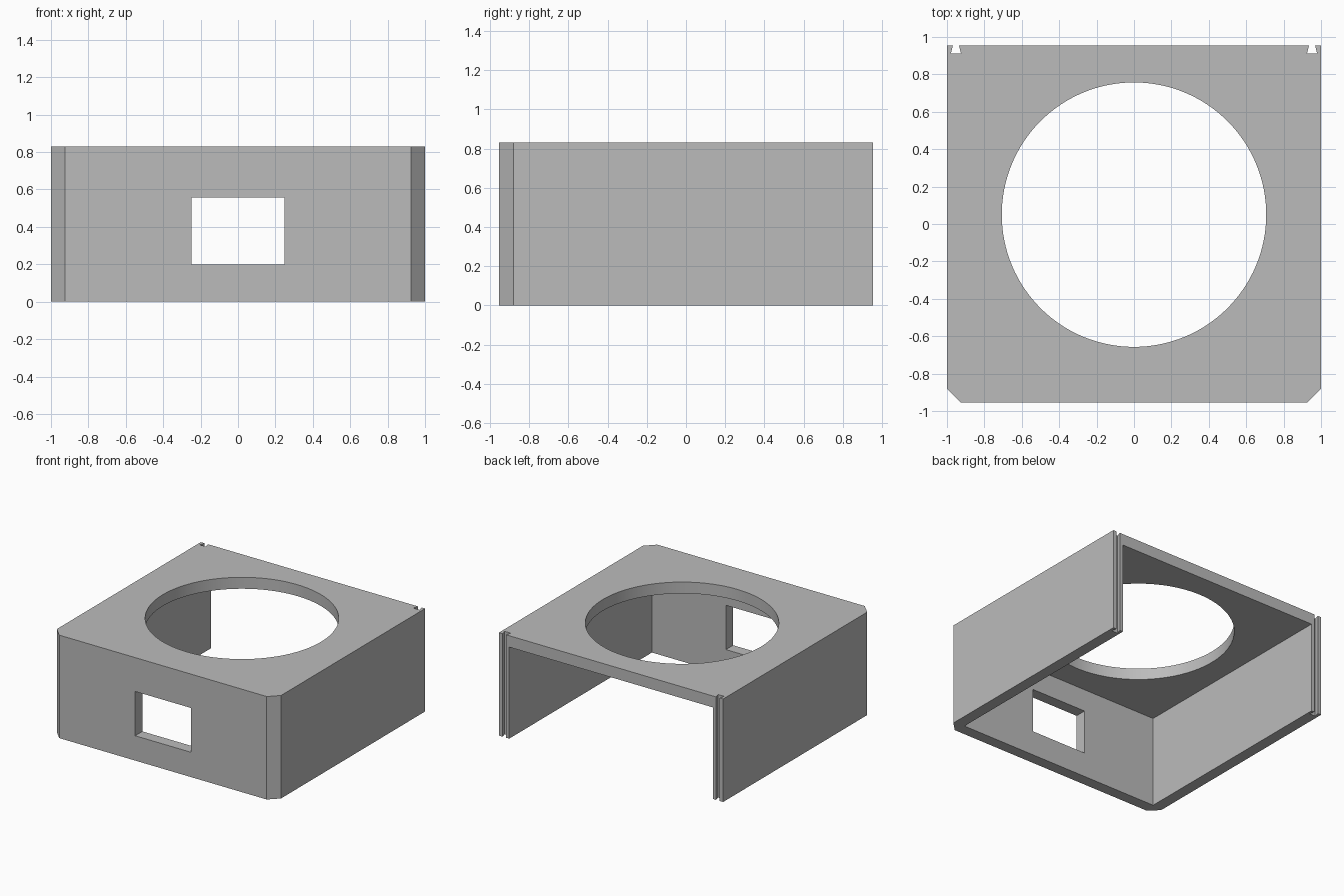
import bpy
import bmesh
import math

cube = bpy.data.objects.get("Cube")
if cube:
    bpy.data.objects.remove(cube, do_unlink=True)

HALF_X, HALF_Y, HEIGHT = 1.0, 0.955, 0.83
WALL, CHAMFER = 0.092, 0.075

grey = bpy.data.materials.new("plain grey")
grey.use_nodes = True
colour = (0.5, 0.5, 0.5, 1)
grey.diffuse_color = colour
grey.node_tree.nodes["Principled BSDF"].inputs["Base Color"].default_value = colour


def prism(name, outline, z0, z1):
    """Extrude a counter-clockwise outline from z0 up to z1."""
    bm = bmesh.new()
    base = bm.faces.new([bm.verts.new((x, y, z0)) for x, y in outline])
    top = bmesh.ops.extrude_face_region(bm, geom=[base])["geom"]
    bmesh.ops.translate(bm, vec=(0, 0, z1 - z0),
                        verts=[v for v in top if isinstance(v, bmesh.types.BMVert)])
    bmesh.ops.recalc_face_normals(bm, faces=bm.faces)
    mesh = bpy.data.meshes.new(name)
    bm.to_mesh(mesh)
    bm.free()
    mesh.materials.append(grey)
    obj = bpy.data.objects.new(name, mesh)
    bpy.context.collection.objects.link(obj)
    return obj


def rectangle(x, y0, y1):
    return [(-x, y0), (x, y0), (x, y1), (-x, y1)]


# Outline: chamfered front corners, dovetail slots at the back
half = [(HALF_X - CHAMFER, -HALF_Y), (HALF_X, -HALF_Y + CHAMFER), (HALF_X, HALF_Y),
        (0.968, HALF_Y), (0.979, 0.912), (0.925, 0.912), (0.936, HALF_Y)]
outline = half + [(-x, y) for x, y in reversed(half)]
housing = prism("housing", outline, 0, HEIGHT)

# Cutters: hollow open below and behind, front window, round top opening
circle = [(0.707 * math.cos(a), 0.05 + 0.707 * math.sin(a))
          for a in (math.tau * i / 128 for i in range(128))]
cutters = [
    prism("hollow_cutter", rectangle(HALF_X - WALL, -HALF_Y + WALL, 1.2), -0.2, HEIGHT - WALL),
    prism("window_cutter", rectangle(0.248, -1.2, -0.7), 0.20, 0.557),
    prism("opening_cutter", circle, 0.6, 1.0),
]
bpy.ops.object.select_all(action="DESELECT")
bpy.context.view_layer.objects.active = housing
housing.select_set(True)
for cutter in cutters:
    mod = housing.modifiers.new(cutter.name, "BOOLEAN")
    mod.operation = "DIFFERENCE"
    mod.solver = "EXACT"
    mod.object = cutter
    bpy.ops.object.modifier_apply(modifier=mod.name)
    bpy.data.objects.remove(cutter, do_unlink=True)

# Smooth opening rim, crisp corners
bpy.ops.object.shade_smooth_by_angle(angle=math.radians(30))
